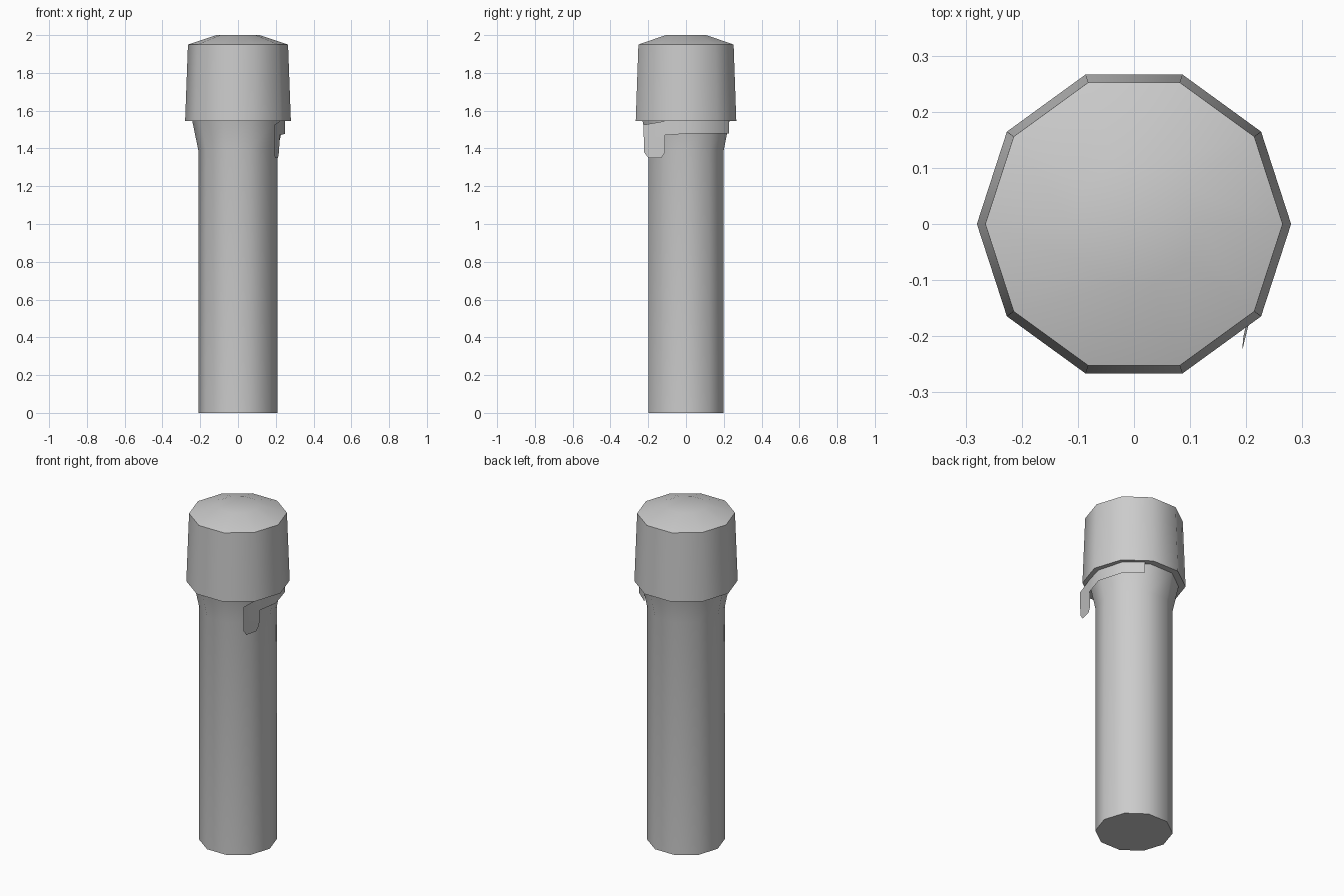
import bpy, bmesh
from math import cos, sin, tau

if "Cube" in bpy.data.objects:
    bpy.data.objects.remove(bpy.data.objects["Cube"])

SIDES = 10


def finish(name, bm):
    mesh = bpy.data.meshes.new(name)
    bm.to_mesh(mesh)
    bm.free()
    ob = bpy.data.objects.new(name, mesh)
    bpy.context.collection.objects.link(ob)
    bpy.ops.object.select_all(action='DESELECT')
    ob.select_set(True)
    bpy.context.view_layer.objects.active = ob
    bpy.ops.object.shade_smooth_by_angle(angle=0.7)
    return ob


def lathe(name, profile, cap_bottom=False, cap_top=False):
    """Ten-sided turned part from (radius, z) pairs listed bottom to top."""
    bm = bmesh.new()
    rings = [[bm.verts.new((r * cos(tau * i / SIDES), r * sin(tau * i / SIDES), z))
              for i in range(SIDES)] for r, z in profile]
    for a, b in zip(rings, rings[1:]):
        for i in range(SIDES):
            j = (i + 1) % SIDES
            bm.faces.new((a[i], a[j], b[j], b[i]))
    if cap_bottom:
        bm.faces.new(rings[0][::-1])
    if cap_top:
        bm.faces.new(rings[-1])
    return finish(name, bm)


# Handle with flared collar
lathe("handle", [(0.21, 0), (0.21, 1.39), (0.242, 1.545)], cap_bottom=True)

# Wider head with an underside lip and shallow domed top
lathe("head", [(0.242, 1.545), (0.28, 1.545), (0.265, 1.95), (0.113, 2.0)], cap_top=True)

# Thin clip band wrapped round the right of the collar: x, y, bottom z, top z
band = [(0.221, -0.11, 1.47, 1.545), (0.25, 0.0, 1.478, 1.545),
        (0.207, 0.15, 1.478, 1.545), (0.115, 0.228, 1.478, 1.545)]
bm = bmesh.new()
low = [bm.verts.new((x, y, b)) for x, y, b, t in band]
top = [bm.verts.new((x, y, t)) for x, y, b, t in band]
for i in range(len(band) - 1):
    bm.faces.new((low[i], low[i + 1], top[i + 1], top[i]))

# Hanging tab with clipped lower corners, joined to the front end of the band
tab = [(0.193, -0.225, 1.525), (0.193, -0.222, 1.38), (0.195, -0.20, 1.35),
       (0.212, -0.13, 1.35), (0.217, -0.11, 1.38)]
bm.faces.new([bm.verts.new(p) for p in tab] + [low[0], top[0]])
finish("clip", bm)
